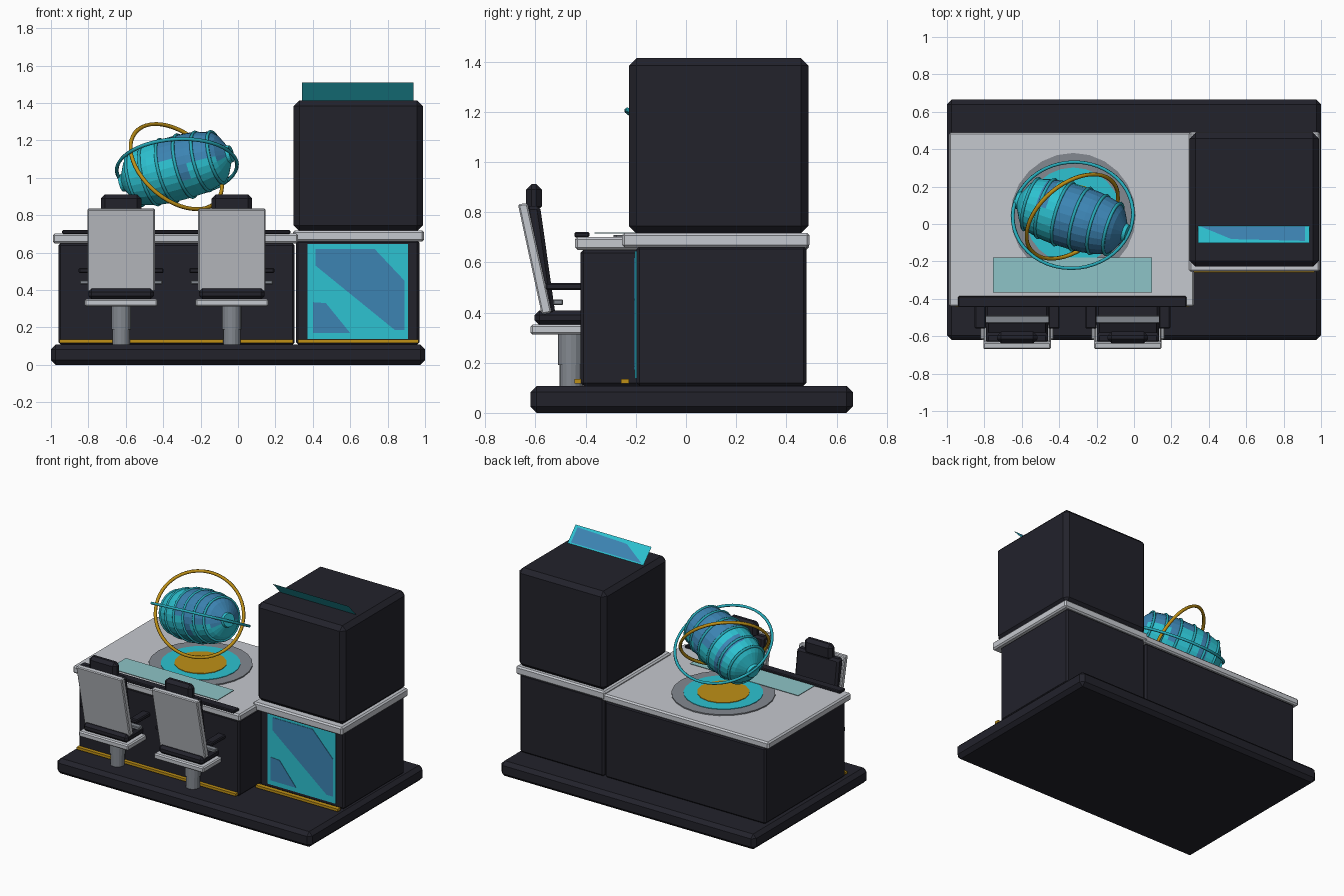
import bpy, bmesh, math
from mathutils import Vector, Matrix

if "Cube" in bpy.data.objects:
    bpy.data.objects.remove(bpy.data.objects["Cube"])


def mat(name, rgb):
    m = bpy.data.materials.new(name)
    m.diffuse_color = (*rgb, 1)
    m.use_nodes = True
    m.node_tree.nodes["Principled BSDF"].inputs["Base Color"].default_value = m.diffuse_color
    return m


DARK = mat("charcoal", (0.016, 0.016, 0.024))
WHITE = mat("pale grey", (0.56, 0.58, 0.62))
GREY = mat("mid grey", (0.23, 0.25, 0.28))
CYAN = mat("cyan", (0.026, 0.54, 0.64))
BLUE = mat("steel blue", (0.045, 0.23, 0.45))
TEAL = mat("teal", (0.02, 0.40, 0.48))
GOLD = mat("gold", (0.52, 0.28, 0.008))
PALE = mat("pale teal", (0.27, 0.55, 0.57))


def finish(name, bm, *mats):
    bmesh.ops.recalc_face_normals(bm, faces=bm.faces)
    me = bpy.data.meshes.new(name)
    bm.to_mesh(me)
    bm.free()
    for m in mats:
        me.materials.append(m)
    ob = bpy.data.objects.new(name, me)
    bpy.context.collection.objects.link(ob)
    return ob


def chamfer(bm, w):
    if w:
        bmesh.ops.bevel(bm, geom=bm.edges[:], offset=w, segments=1, affect='EDGES')


def box(name, x, y, z, m, bevel=0.0):
    bm = bmesh.new()
    bmesh.ops.create_cube(bm, size=1)
    for v in bm.verts:
        v.co = [a[0] + (a[1] - a[0]) * (c + 0.5) for a, c in zip((x, y, z), v.co)]
    chamfer(bm, bevel)
    return finish(name, bm, m)


def prism_x(name, pts, x0, x1, m, bevel=0.0):
    """Extrude a (y, z) profile along x."""
    bm = bmesh.new()
    f = bm.faces.new([bm.verts.new((x0, y, z)) for y, z in pts])
    g = bmesh.ops.extrude_face_region(bm, geom=[f])["geom"]
    bmesh.ops.translate(bm, vec=(x1 - x0, 0, 0),
                        verts=[v for v in g if isinstance(v, bmesh.types.BMVert)])
    bmesh.ops.recalc_face_normals(bm, faces=bm.faces)
    chamfer(bm, bevel)
    return finish(name, bm, m)


def disc(name, c, r, z0, z1, m, n=24):
    bm = bmesh.new()
    bmesh.ops.create_cone(bm, cap_ends=True, segments=n, radius1=r, radius2=r, depth=z1 - z0,
                          matrix=Matrix.Translation((c[0], c[1], (z0 + z1) / 2)))
    return finish(name, bm, m)


def lathe(name, profile, n, place, mats, rule=None, closed=False):
    """Spin (radius, height) points about local z, then place in the scene."""
    bm = bmesh.new()
    rings = [[bm.verts.new((r * math.cos(2 * math.pi * i / n), r * math.sin(2 * math.pi * i / n), h))
              for i in range(n)] for r, h in profile]
    pairs = list(zip(rings, rings[1:] + rings[:1])) if closed else list(zip(rings, rings[1:]))
    for a, b in pairs:
        for i in range(n):
            j = (i + 1) % n
            bm.faces.new((a[i], a[j], b[j], b[i]))
    if not closed:
        bm.faces.new(rings[0])
        bm.faces.new(rings[-1])
    bmesh.ops.recalc_face_normals(bm, faces=bm.faces)
    for f in bm.faces:
        f.smooth = closed
        if rule:
            f.material_index = rule(f.calc_center_median().z, place.to_3x3() @ f.normal)
    bm.transform(place)
    return finish(name, bm, *mats)


def aligned(center, axis):
    return Matrix.Translation(center) @ Vector(axis).to_track_quat('Z', 'Y').to_matrix().to_4x4()


def ring(name, center, axis, R, t, m, n=48, h=0.0):
    pts = [(R + t * math.cos(k * math.pi / 3), h + t * math.sin(k * math.pi / 3)) for k in range(6)]
    return lathe(name, pts, n, aligned(center, axis), [m], closed=True)


def plate(name, pts, m):
    bm = bmesh.new()
    bm.faces.new([bm.verts.new(p) for p in pts])
    me = finish(name, bm, m)
    return me


# Plinth, desk and cabinet
box("plinth", (-1, 1), (-0.62, 0.665), (0, 0.108), DARK, 0.025)
box("desk_body", (-0.96, 0.303), (-0.42, 0.48), (0.108, 0.65), DARK, 0.012)
box("desk_top", (-0.99, 0.322), (-0.442, 0.49), (0.65, 0.702), WHITE, 0.01)
box("desk_console", (-0.94, 0.28), (-0.445, -0.385), (0.70, 0.721), DARK, 0.005)
box("cabinet_body", (0.31, 0.97), (-0.197, 0.48), (0.108, 0.665), DARK, 0.012)
box("cabinet_top", (0.294, 0.995), (-0.255, 0.492), (0.66, 0.718), WHITE, 0.01)
box("tower", (0.298, 0.988), (-0.228, 0.488), (0.715, 1.414), DARK, 0.03)

# Gold trim strips
box("desk_trim", (-0.955, 0.293), (-0.445, -0.418), (0.118, 0.136), GOLD)
box("cabinet_trim", (0.32, 0.965), (-0.26, -0.228), (0.118, 0.136), GOLD)

# Front screen with blue shapes
box("front_screen", (0.372, 0.908), (-0.203, -0.195), (0.138, 0.646), CYAN)
shapes = [[(0.415, 0.62), (0.73, 0.62), (0.89, 0.45), (0.89, 0.185), (0.84, 0.185), (0.415, 0.53)],
          [(0.40, 0.335), (0.47, 0.33), (0.60, 0.17), (0.40, 0.17)]]
for i, s in enumerate(shapes):
    ob = plate(f"front_screen_shape_{i}", [(x, -0.205, z) for x, z in s], BLUE)
    mod = ob.modifiers.new("thickness", 'SOLIDIFY')
    mod.thickness, mod.offset = 0.003, 0

# Tilted screen on the tower, leaning forward
def on_tilt(u, v, lift=0.0):
    return (0.342 + 0.596 * u, -0.005 - 0.097 * v + lift, 1.408 + 0.102 * v + lift)


plate("tower_screen", [on_tilt(0, 0), on_tilt(1, 0), on_tilt(1, 1), on_tilt(0, 1)], CYAN)
plate("tower_screen_shape", [on_tilt(u, v, 0.002) for u, v in
                             ((0.03, 0.12), (0.3, 0.8), (0.96, 0.9), (0.96, 0.12))], BLUE)

# Projector discs and touch pad
C = (-0.325, 0.045)
disc("projector_base", C, 0.335, 0.70, 0.710, GREY)
disc("projector_ring", C, 0.257, 0.708, 0.714, CYAN)
disc("projector_core", C, 0.17, 0.712, 0.718, GOLD, 16)
box("touch_pad", (-0.755, 0.095), (-0.365, -0.18), (0.716, 0.719), PALE)

# Floating barrel with bands
B = (-0.33, 0.04, 1.05)
AXIS = (0.92, -0.28, 0.25)


def barrel_rule(t, n):
    return int((t > -0.04 and n.z > 0.15 and t < 0.3) or (-0.2 < t < -0.12 and n.y > 0.2)
               or (0.02 < t < 0.12 and n.z > -0.45))


half = [(0.172, 0.05), (0.168, 0.11), (0.158, 0.17), (0.142, 0.235),
        (0.115, 0.262), (0.05, 0.30), (0.045, 0.318)]
profile = [(r, -h) for r, h in reversed(half)] + half
lathe("barrel", profile, 24, aligned(B, AXIS), [CYAN, BLUE], barrel_rule)
for i, (h, r) in enumerate([(-0.235, 0.143), (-0.15, 0.162), (-0.05, 0.173),
                            (0.05, 0.173), (0.15, 0.162), (0.235, 0.143)]):
    ring(f"barrel_band_{i}", B, AXIS, r, 0.009, TEAL, 24, h)

# Orbit rings
ring("teal_orbit_ring", (-0.327, 0.047, 1.055), (-0.05, 0.47, 0.88), 0.322, 0.010, TEAL)
ring("gold_orbit_ring", (-0.33, 0.04, 1.06), (0.51, -0.61, 0.60), 0.285, 0.011, GOLD)

# Chairs
for side, cx in (("left", -0.625), ("right", -0.033)):
    def span(w):
        return (cx - w, cx + w)
    disc(f"{side}_chair_column", (cx, -0.458), 0.047, 0.10, 0.25, GREY, 16)
    disc(f"{side}_chair_collar", (cx, -0.458), 0.052, 0.19, 0.315, GREY, 16)
    box(f"{side}_seat_shell", span(0.195), (-0.62, -0.30), (0.312, 0.352), WHITE, 0.008)
    box(f"{side}_seat_cushion", span(0.175), (-0.603, -0.31), (0.35, 0.408), DARK, 0.018)
    prism_x(f"{side}_back_shell", [(-0.67, 0.832), (-0.632, 0.836), (-0.535, 0.40), (-0.575, 0.392)],
            cx - 0.18, cx + 0.18, WHITE, 0.006)
    prism_x(f"{side}_back_cushion", [(-0.64, 0.825), (-0.582, 0.825), (-0.52, 0.39), (-0.57, 0.39)],
            cx - 0.166, cx + 0.166, DARK, 0.014)
    box(f"{side}_headrest", span(0.108), (-0.638, -0.575), (0.80, 0.912), DARK, 0.022)
    box(f"{side}_arm_bracket", span(0.22), (-0.53, -0.49), (0.43, 0.452), GREY, 0.004)
    for s in (-1, 1):
        a = cx + s * 0.197
        box(f"{side}_armrest_{'a' if s < 0 else 'b'}", (a - 0.03, a + 0.03), (-0.56, -0.40),
            (0.49, 0.518), DARK, 0.006)
